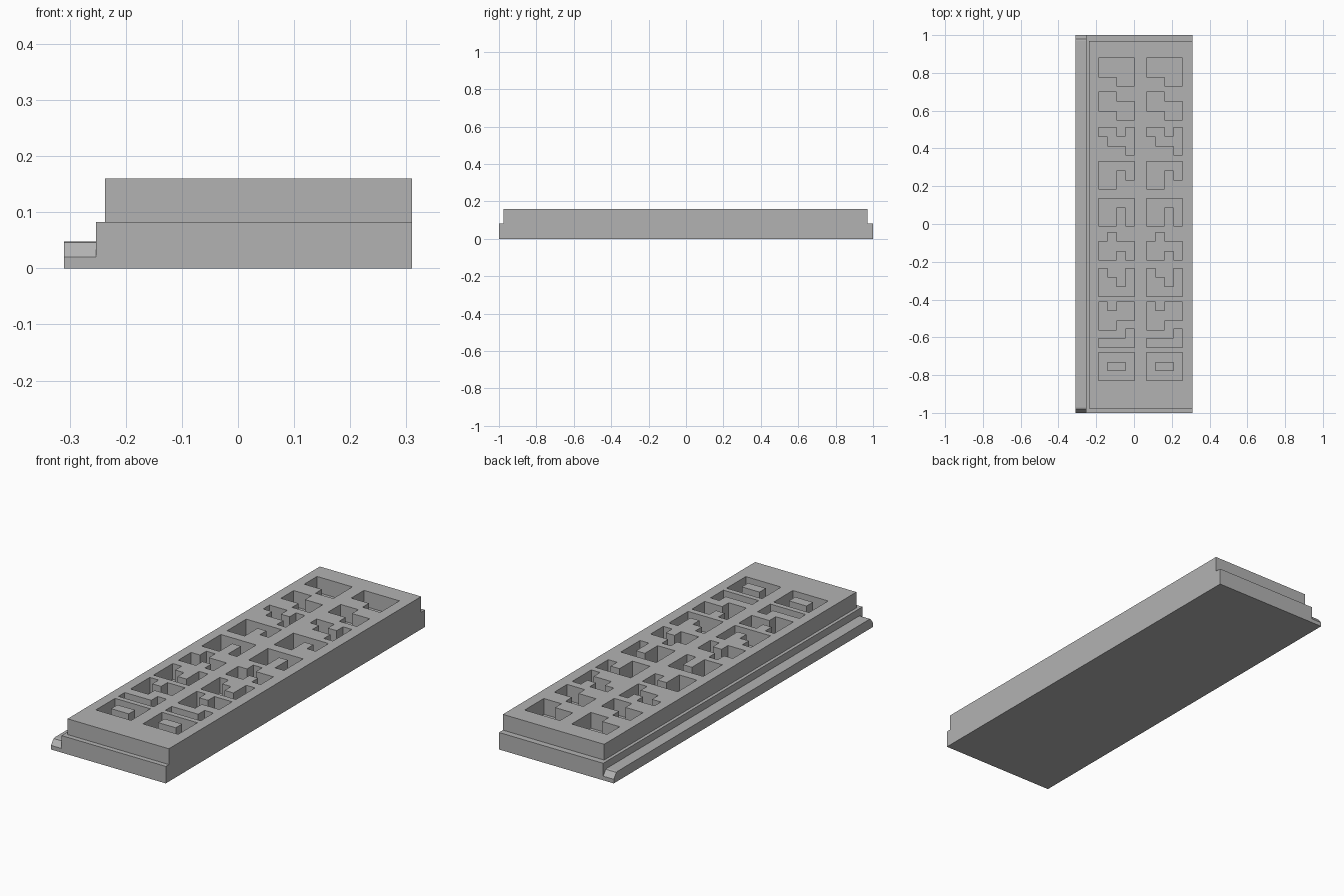
import bpy, bmesh
from mathutils import Vector

if "Cube" in bpy.data.objects:
    bpy.data.objects.remove(bpy.data.objects["Cube"])

grey = bpy.data.materials.new("plain grey")
grey.diffuse_color = (0.45, 0.45, 0.45, 1)
grey.use_nodes = True
grey.node_tree.nodes["Principled BSDF"].inputs["Base Color"].default_value = grey.diffuse_color


def prism(name, loops, sweep):
    """Fill nested outlines (inner loops become holes) and sweep them into a solid."""
    bm = bmesh.new()
    for loop in loops:
        vs = [bm.verts.new(p) for p in loop]
        for a, b in zip(vs, vs[1:] + vs[:1]):
            bm.edges.new((a, b))
    bmesh.ops.triangle_fill(bm, edges=bm.edges[:], use_beauty=True)
    ext = bmesh.ops.extrude_face_region(bm, geom=bm.faces[:])
    moved = [g for g in ext["geom"] if isinstance(g, bmesh.types.BMVert)]
    bmesh.ops.translate(bm, verts=moved, vec=Vector(sweep))
    bmesh.ops.recalc_face_normals(bm, faces=bm.faces[:])
    mesh = bpy.data.meshes.new(name)
    bm.to_mesh(mesh)
    bm.free()
    mesh.materials.append(grey)
    obj = bpy.data.objects.new(name, mesh)
    bpy.context.collection.objects.link(obj)
    return obj


def rect(x0, x1, y0, y1, z):
    return [(x0, y0, z), (x1, y0, z), (x1, y1, z), (x0, y1, z)]


STEP = 0.083   # top of the base, floor of the pockets
TOP = 0.16

# Lower base slab
prism("base_slab", [rect(-0.253, 0.31, -1, 1, 0)], (0, 0, STEP))

# Low side rail with eased ends
half = [(1, 0), (1, 0.02), (0.98, 0.046), (0.968, 0.048)]
rail = [(-0.31, y, z) for y, z in half] + [(-0.31, -y, z) for y, z in reversed(half)]
prism("side_rail", [rail], (0.057, 0, 0))

# Pocket outlines as (top y, "column row" grid corners), rows counted downward
POCKETS = [
    (0.878, "00 40 43 23 22 02"),
    (0.698, "00 20 21 41 43 23 22 02"),
    (0.512, "00 20 21 31 30 40 43 33 32 12 11 01"),
    (0.332, "00 40 42 32 31 21 23 03"),
    (0.136, "00 40 43 33 31 21 23 03"),
    (-0.044, "01 11 10 20 21 41 43 33 32 22 23 03"),
    (-0.235, "00 10 11 21 22 32 30 40 43 03"),
    (-0.412, "00 10 11 21 20 40 42 22 23 03"),
    (-0.556, "30 40 42 02 01 31"),
    (-0.680, "00 40 43 03"),
    (-0.680, "11 31 32 12"),   # island in the last pocket
]
CELL_X, CELL_Y = 0.0477, 0.0493

# Upper plate with two columns of cut pockets
loops = [rect(-0.237, 0.31, -0.976, 0.97, STEP)]
for left in (-0.188, 0.066):
    for y, corners in POCKETS:
        loops.append([(left + int(c[0]) * CELL_X, y - int(c[1]) * CELL_Y, STEP)
                      for c in corners.split()])
prism("pocketed_plate", loops, (0, 0, TOP - STEP))
